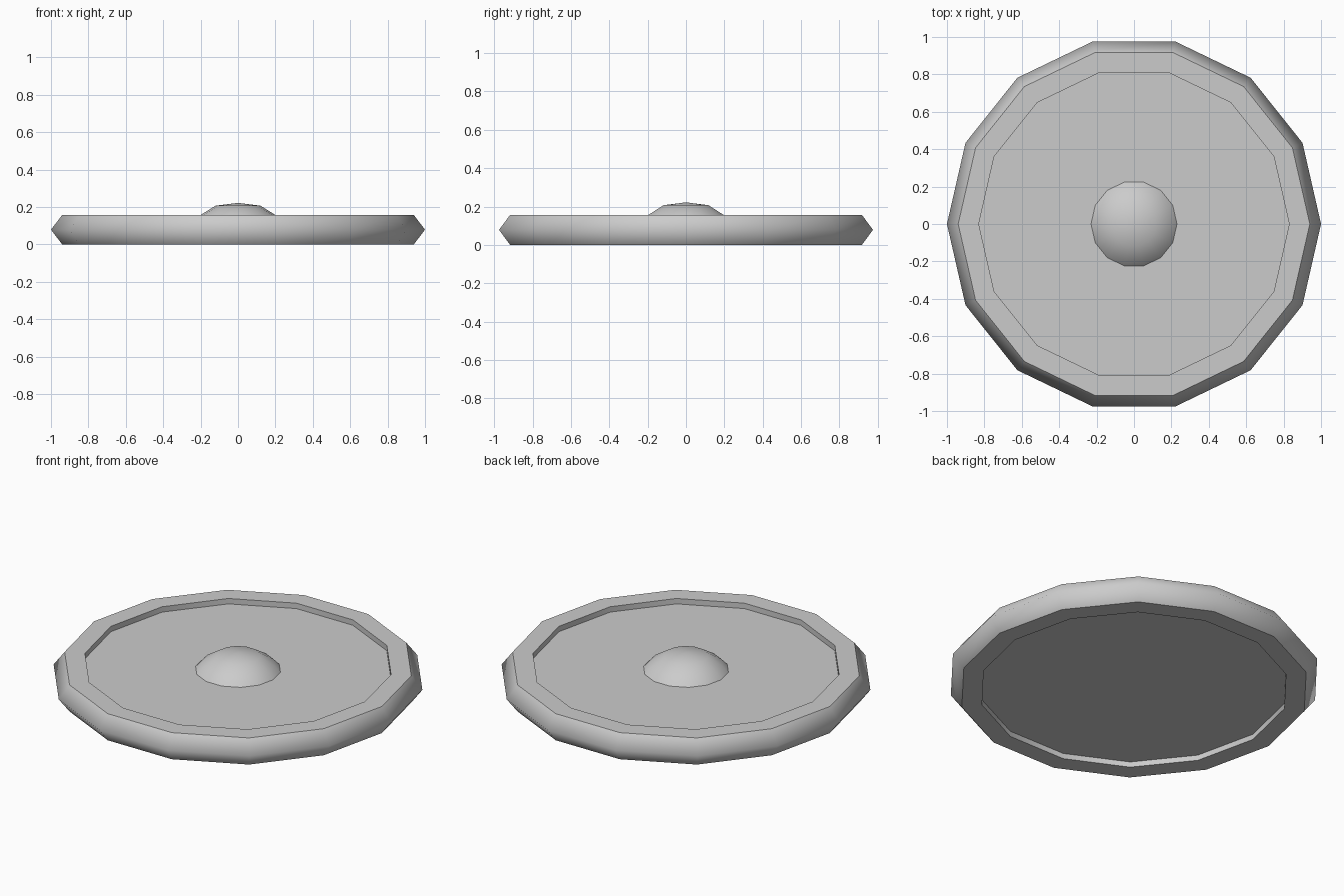
import bpy
import bmesh
from math import cos, sin, pi

cube = bpy.data.objects.get("Cube")
if cube:
    bpy.data.objects.remove(cube, do_unlink=True)

SIDES = 14

grey = bpy.data.materials.new("light grey")
grey.use_nodes = True
grey.diffuse_color = (0.6, 0.6, 0.6, 1)
grey.node_tree.nodes["Principled BSDF"].inputs["Base Color"].default_value = (0.6, 0.6, 0.6, 1)


def lathe(name, profile, sharp_rings=(), closed=False):
    """Spin (radius, z) points around z; a zero radius becomes a single pole."""
    bm = bmesh.new()
    rings = []
    for r, z in profile:
        if r == 0:
            rings.append([bm.verts.new((0, 0, z))] * SIDES)
        else:
            rings.append([bm.verts.new((r * cos(2 * pi * i / SIDES), r * sin(2 * pi * i / SIDES), z))
                          for i in range(SIDES)])
    pairs = list(zip(rings, rings[1:])) + ([(rings[-1], rings[0])] if closed else [])
    for a, b in pairs:
        for i in range(SIDES):
            j = (i + 1) % SIDES
            corners = list(dict.fromkeys((a[i], a[j], b[j], b[i])))
            bm.faces.new(corners).smooth = True
    for k in sharp_rings:
        for i in range(SIDES):
            bm.edges.get((rings[k][i], rings[k][(i + 1) % SIDES])).smooth = False
    bmesh.ops.recalc_face_normals(bm, faces=bm.faces)
    mesh = bpy.data.meshes.new(name)
    bm.to_mesh(mesh)
    bm.free()
    mesh.materials.append(grey)
    obj = bpy.data.objects.new(name, mesh)
    bpy.context.collection.objects.link(obj)
    return obj


# Bevelled outer ring, softly rounded at its widest point
TOP, FLOOR, UNDER = 0.157, 0.125, 0.032
lathe("outer_rim", [(0.83, UNDER), (0.83, 0), (0.94, 0), (1, TOP / 2), (0.94, TOP), (0.83, TOP), (0.83, FLOOR)],
      sharp_rings=(1, 2, 4, 5))

# Flat plate recessed on both sides
lathe("recessed_plate", [(0, UNDER), (0.83, UNDER), (0.83, FLOOR), (0, FLOOR)], sharp_rings=(1, 2))

# Low central dome
lathe("centre_dome", [(0.23, FLOOR), (0.2, 0.157), (0.12, 0.207), (0, 0.222)])
